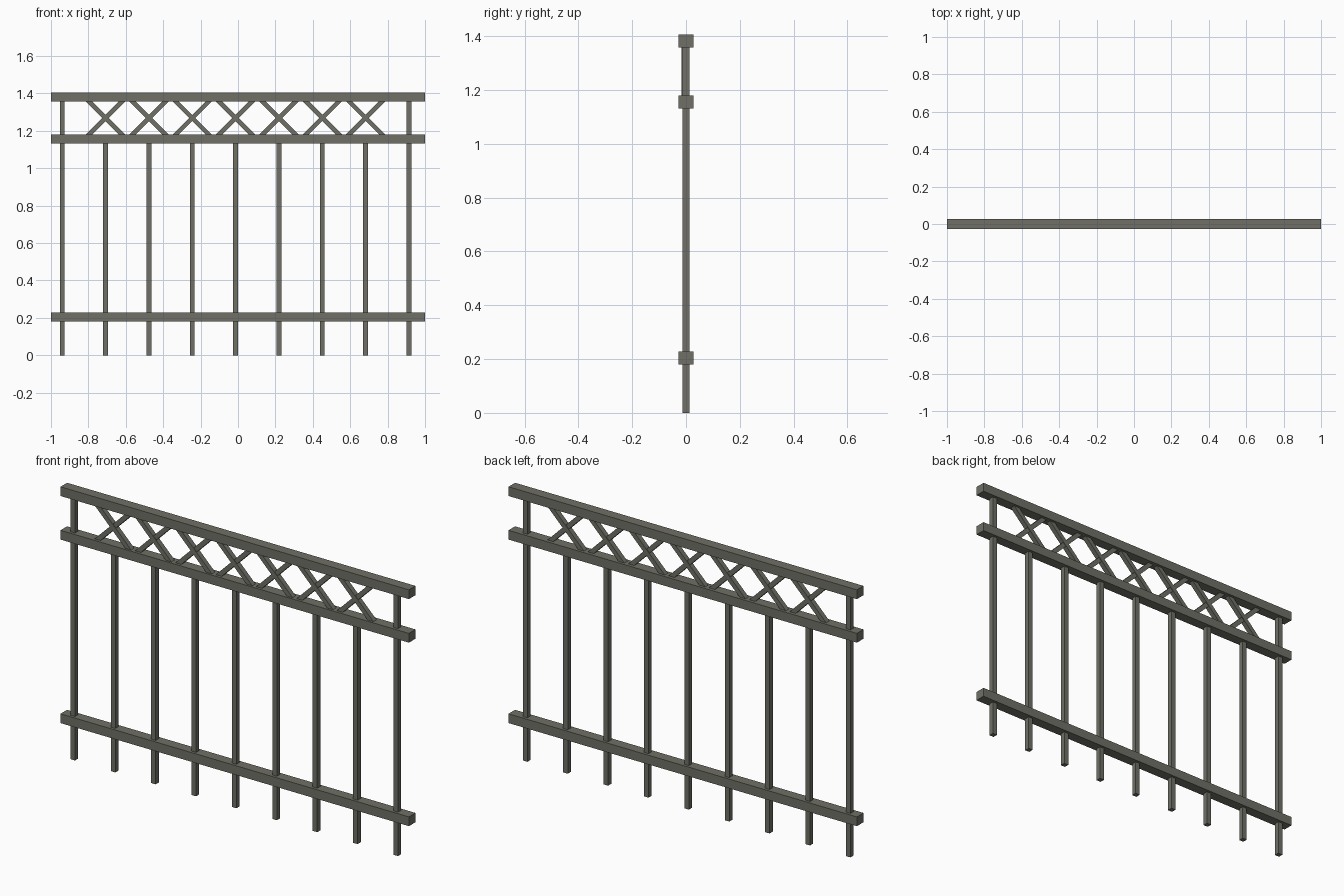
import bpy, bmesh, math
from mathutils import Matrix

if "Cube" in bpy.data.objects:
    bpy.data.objects.remove(bpy.data.objects["Cube"])

paint = bpy.data.materials.new("weathered grey metal")
paint.diffuse_color = (0.16, 0.16, 0.135, 1.0)
paint.use_nodes = True
paint.node_tree.nodes["Principled BSDF"].inputs["Base Color"].default_value = paint.diffuse_color


def box(name, size, centre, tilt=0.0):
    """Box of given size, turned about y by tilt, placed at centre."""
    bm = bmesh.new()
    bmesh.ops.create_cube(bm, size=1.0)
    bmesh.ops.scale(bm, vec=size, verts=bm.verts)
    bmesh.ops.rotate(bm, cent=(0, 0, 0), matrix=Matrix.Rotation(tilt, 3, 'Y'), verts=bm.verts)
    bmesh.ops.translate(bm, vec=centre, verts=bm.verts)
    mesh = bpy.data.meshes.new(name)
    bm.to_mesh(mesh)
    bm.free()
    mesh.materials.append(paint)
    obj = bpy.data.objects.new(name, mesh)
    bpy.context.collection.objects.link(obj)
    return obj


RAIL_H, RAIL_D, BAR = 0.048, 0.054, 0.026
BOTTOM, MIDDLE, TOP = 0.204, 1.156, 1.382
FIRST_X, STEP, COUNT = -0.94, 0.2318, 9

# Horizontal rails
for name, z in (("bottom_rail", BOTTOM), ("middle_rail", MIDDLE), ("top_rail", TOP)):
    box(name, (2.0, RAIL_D, RAIL_H), (0, 0, z))

# Upright bars: the two end bars reach the top rail
for i in range(COUNT):
    end = i in (0, COUNT - 1)
    height = TOP if end else MIDDLE
    box("end_post" if end else "upright_bar", (BAR, BAR, height),
        (FIRST_X + i * STEP, 0, height / 2))

# Crossed braces above each inner bar
mid_z = (MIDDLE + TOP) / 2
length = (TOP - MIDDLE) * math.sqrt(2) - 0.022
for i in range(1, COUNT - 1):
    for side in (1, -1):
        box("cross_brace", (length, BAR, 0.024),
            (FIRST_X + i * STEP, -0.0015 * (1 + side), mid_z), side * math.radians(45))
